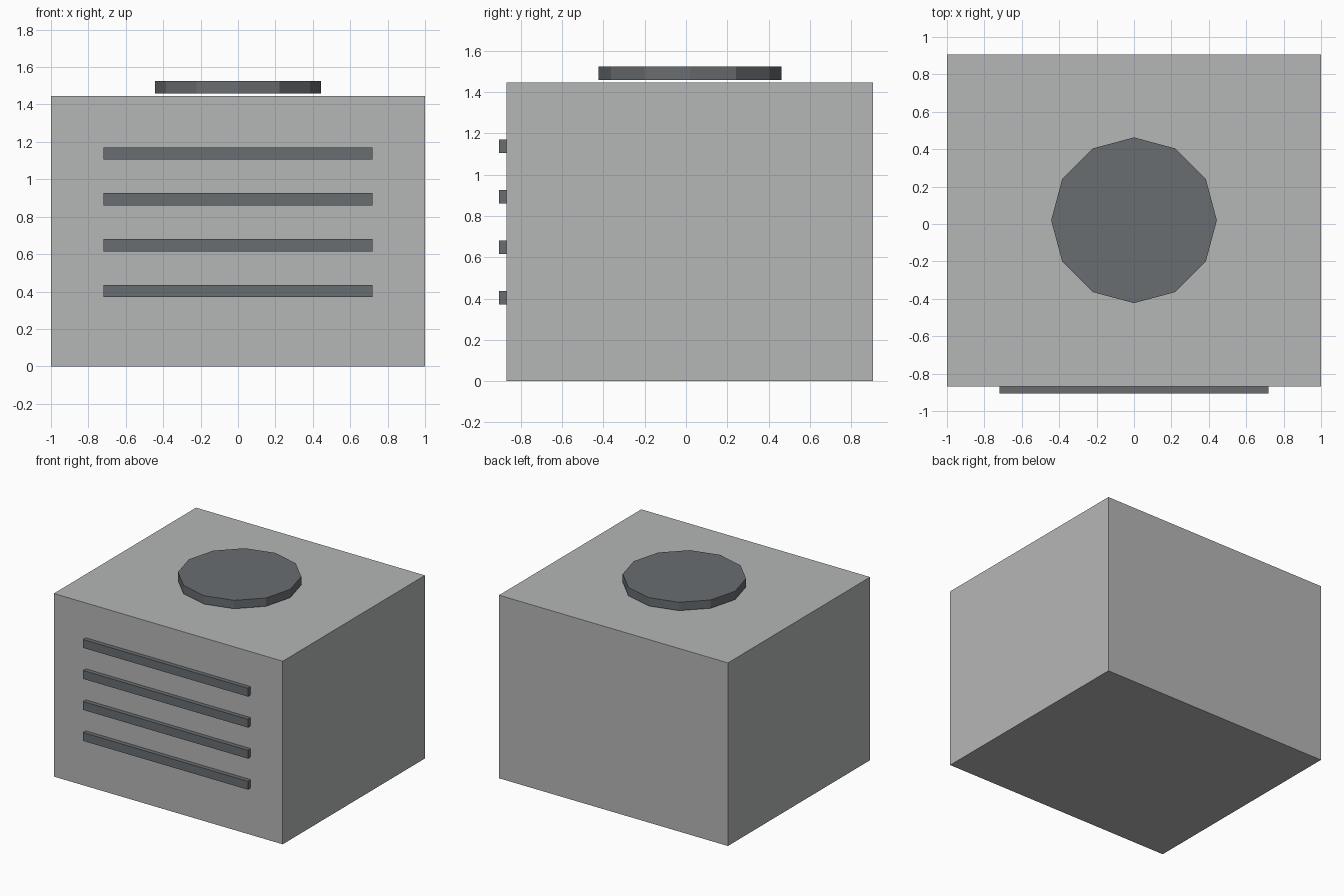
import bpy

default = bpy.data.objects.get("Cube")
if default:
    bpy.data.objects.remove(default, do_unlink=True)


def make_material(name, rgb):
    mat = bpy.data.materials.new(name)
    mat.use_nodes = True
    colour = (*rgb, 1.0)
    mat.diffuse_color = colour
    mat.node_tree.nodes["Principled BSDF"].inputs["Base Color"].default_value = colour
    return mat


def box(name, low, high, mat):
    centre = [(a + b) / 2 for a, b in zip(low, high)]
    bpy.ops.mesh.primitive_cube_add(size=1, location=centre)
    obj = bpy.context.object
    obj.name = name
    obj.scale = [b - a for a, b in zip(low, high)]
    bpy.ops.object.transform_apply(location=False, rotation=False, scale=True)
    obj.data.materials.append(mat)
    return obj


light_grey = make_material("light grey", (0.46, 0.47, 0.465))
dark_grey = make_material("dark slate grey", (0.14, 0.155, 0.165))

# Main housing
box("housing", (-1, -0.87, 0), (1, 0.905, 1.446), light_grey)

# Vent slats on the front
for i in range(4):
    z = 0.403 + i * 0.245
    box(f"vent_slat_{i + 1}", (-0.72, -0.905, z - 0.033), (0.72, -0.835, z + 0.033), dark_grey)

# Fan cover floating just above the top
bpy.ops.mesh.primitive_cylinder_add(vertices=12, radius=0.443, depth=0.066,
                                    location=(0, 0.02, 1.492))
cover = bpy.context.object
cover.name = "fan_cover"
cover.data.materials.append(dark_grey)
